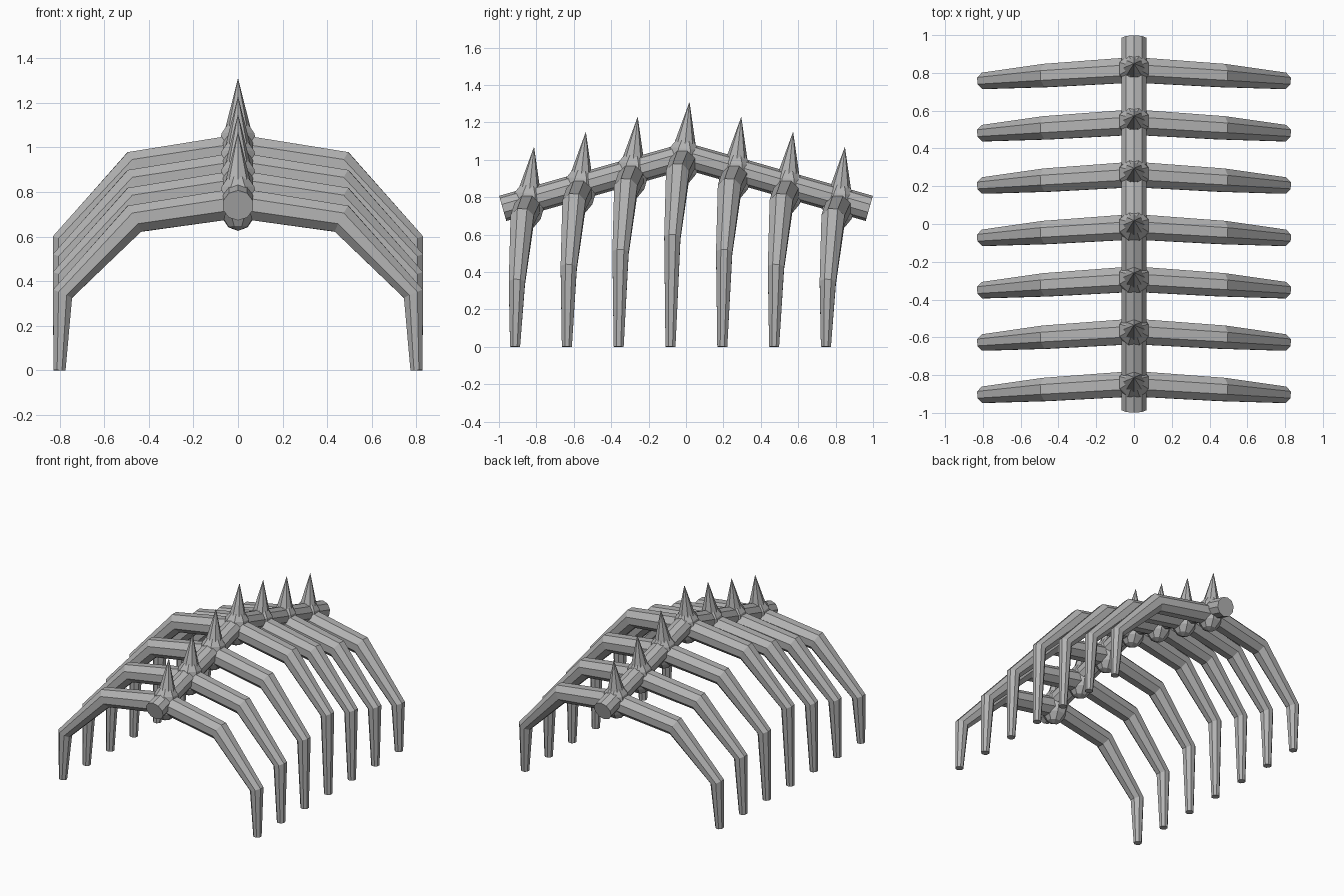
import bpy, bmesh, math
from mathutils import Vector, Matrix

if "Cube" in bpy.data.objects:
    bpy.data.objects.remove(bpy.data.objects["Cube"])

grey = bpy.data.materials.new("bone grey")
grey.diffuse_color = (0.45, 0.45, 0.45, 1)
grey.use_nodes = True
grey.node_tree.nodes["Principled BSDF"].inputs["Base Color"].default_value = grey.diffuse_color


def finish(bm, name):
    bmesh.ops.recalc_face_normals(bm, faces=bm.faces)
    me = bpy.data.meshes.new(name)
    bm.to_mesh(me)
    bm.free()
    me.materials.append(grey)
    ob = bpy.data.objects.new(name, me)
    bpy.context.collection.objects.link(ob)
    return ob


def tube(bm, path, radii, sides, side_axis):
    """Capped faceted tube with mitred joints along a planar path."""
    pts = [Vector(p) for p in path]
    axis = Vector(side_axis)
    rings = []
    for i, (p, r) in enumerate(zip(pts, radii)):
        a = (pts[i] - pts[i - 1]).normalized() if i else None
        b = (pts[i + 1] - pts[i]).normalized() if i < len(pts) - 1 else None
        t = ((a or b) + (b or a)).normalized()
        mitre = 1 / max(0.5, t.dot(a or b))
        u = (axis - t * axis.dot(t)).normalized()
        v = t.cross(u)
        ring = []
        for k in range(sides):
            ang = 2 * math.pi * (k + 0.5) / sides
            ring.append(bm.verts.new(p + u * r * math.cos(ang) + v * r * mitre * math.sin(ang)))
        rings.append(ring)
    for lo, hi in zip(rings, rings[1:]):
        for k in range(sides):
            n = (k + 1) % sides
            bm.faces.new((lo[k], lo[n], hi[n], hi[k]))
    bm.faces.new(rings[0])
    bm.faces.new(rings[-1])


# Spine: one bent bar
bm = bmesh.new()
tube(bm, [(0, -0.98, 0.74), (0, 0, 1.02), (0, 0.98, 0.74)], [0.07] * 3, 10, (1, 0, 0))
for f in bm.faces:
    f.smooth = False
finish(bm, "spine")

tilt = Matrix.Rotation(math.radians(-6), 4, 'X')
for i in range(-3, 4):
    y = -0.015 + 0.277 * i
    z = 0.99 - 0.08 * abs(i)
    n = i + 4

    # Pair of jointed ribs, tapering to a small foot on the ground
    for side, label in ((1, "right"), (-1, "left")):
        bm = bmesh.new()
        tube(bm, [(0, y, z), (side * 0.465, y - 0.03, z - 0.07),
                  (side * 0.787, y - 0.058, z - 0.407), (side * 0.80, y - 0.068, 0)],
             [0.073, 0.067, 0.047, 0.029], 8, (0, 1, 0))
        finish(bm, f"{label}_rib_{n}")

    # Vertebra: upright faceted knob
    bm = bmesh.new()
    place = Matrix.Translation((0, y, z + 0.005)) @ tilt
    bmesh.ops.create_uvsphere(bm, u_segments=8, v_segments=6, radius=1,
                              matrix=place @ Matrix.Diagonal((0.092, 0.095, 0.13, 1))
                              @ Matrix.Rotation(math.pi / 8, 4, 'Z'))
    finish(bm, f"vertebra_{n}")

    # Spike: sharp cone rising from the vertebra
    bm = bmesh.new()
    bmesh.ops.create_cone(bm, cap_ends=True, segments=8, radius1=0.066, radius2=0.0005,
                          depth=0.26,
                          matrix=Matrix.Translation((0, y, z)) @ tilt
                          @ Matrix.Translation((0, 0, 0.19)))
    finish(bm, f"spike_{n}")
